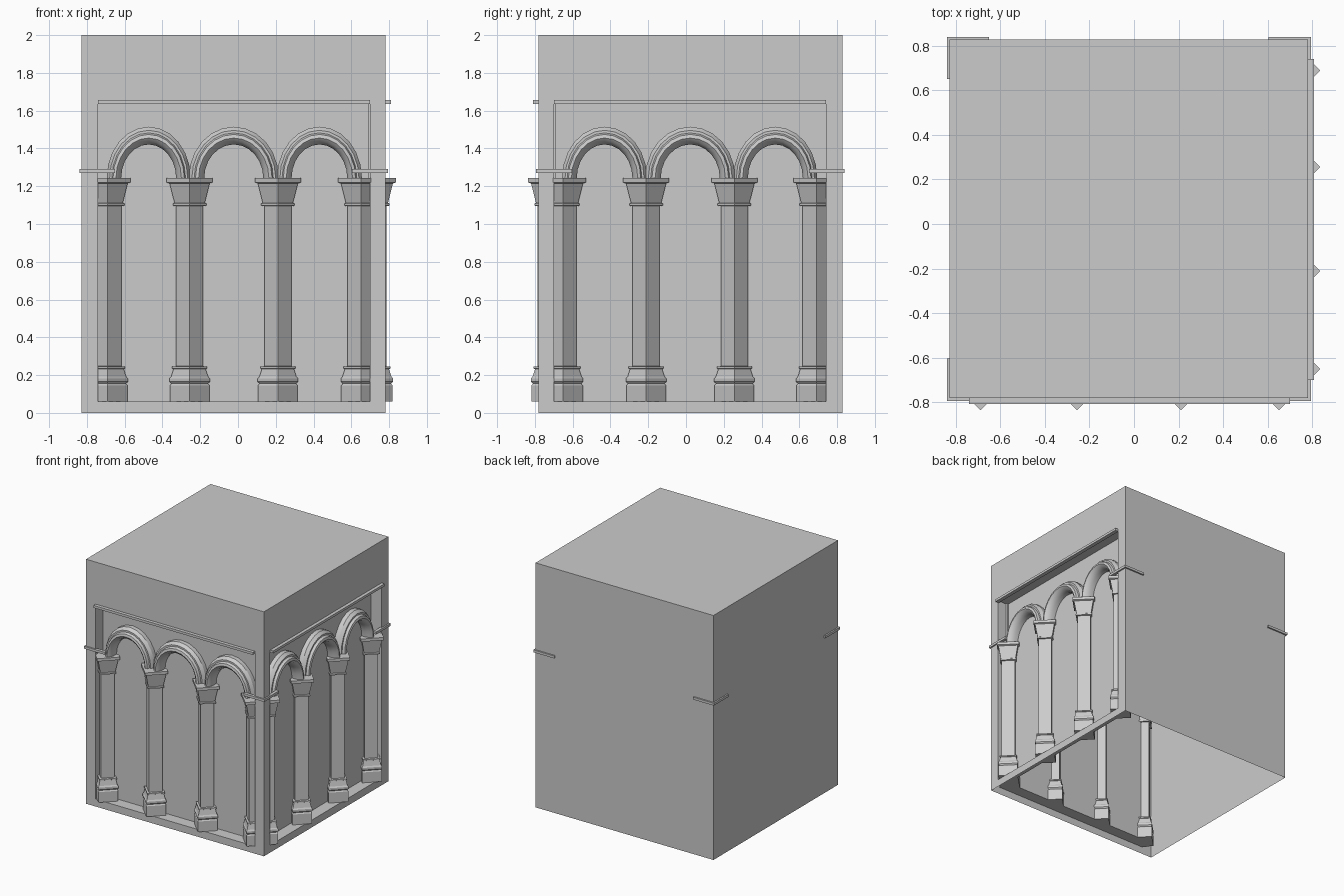
import bpy, bmesh, math
from mathutils import Matrix

cube = bpy.data.objects.get("Cube")
if cube:
    bpy.data.objects.remove(cube)

stone = bpy.data.materials.new("stone_grey")
stone.use_nodes = True
GREY = (0.6, 0.6, 0.6, 1)
stone.diffuse_color = GREY
stone.node_tree.nodes["Principled BSDF"].inputs["Base Color"].default_value = GREY

# Block extents, recess opening and recess panel
LO, HI, TOP = -0.828, 0.782, 2.0
OPEN_L, OPEN_R, SILL, HEAD = -0.74, 0.70, 0.06, 1.655
FACE = -HI
PANEL = FACE + 0.095
COLUMN_Y = -0.714
COLUMN_X = (-0.69, -0.256, 0.211, 0.651)
SPRING = 1.243

# The right side repeats the front, reflected across the front right corner
TO_RIGHT = Matrix(((0, -1, 0, 0), (-1, 0, 0, 0), (0, 0, 1, 0), (0, 0, 0, 1)))


def finish(name, bm, smooth=False):
    mesh = bpy.data.meshes.new(name)
    bm.to_mesh(mesh)
    mesh.materials.append(stone)
    obj = bpy.data.objects.new(name, mesh)
    bpy.context.collection.objects.link(obj)
    if smooth:
        bpy.ops.object.select_all(action='DESELECT')
        obj.select_set(True)
        bpy.context.view_layer.objects.active = obj
        bpy.ops.object.shade_smooth_by_angle(angle=math.radians(32))


def both_sides(name, bm, smooth=False):
    finish("front_" + name, bm, smooth)
    bm.transform(TO_RIGHT)
    bmesh.ops.reverse_faces(bm, faces=bm.faces)
    finish("right_" + name, bm, smooth)
    bm.free()


def quad(bm, *points):
    bm.faces.new([bm.verts.new(p) for p in points])


def box(bm, x0, x1, y0, y1, z0, z1):
    size = Matrix.Diagonal((x1 - x0, y1 - y0, z1 - z0, 1))
    place = Matrix.Translation(((x0 + x1) / 2, (y0 + y1) / 2, (z0 + z1) / 2))
    bmesh.ops.create_cube(bm, size=1, matrix=place @ size)


# Plain shell: roof, back and left walls, open underneath
bm = bmesh.new()
quad(bm, (LO, FACE, TOP), (HI, FACE, TOP), (HI, -LO, TOP), (LO, -LO, TOP))
quad(bm, (HI, -LO, 0), (LO, -LO, 0), (LO, -LO, TOP), (HI, -LO, TOP))
quad(bm, (LO, -LO, 0), (LO, FACE, 0), (LO, FACE, TOP), (LO, -LO, TOP))
finish("plain_shell", bm)
bm.free()

# Wall with a rectangular recess: border, reveals and back panel
bm = bmesh.new()


def loop(x0, x1, z0, z1, y):
    return [bm.verts.new(p) for p in ((x0, y, z0), (x1, y, z0), (x1, y, z1), (x0, y, z1))]


loops = [loop(LO, HI, 0, TOP, FACE),
         loop(OPEN_L, OPEN_R, SILL, HEAD, FACE),
         loop(OPEN_L, OPEN_R, SILL, HEAD, PANEL)]
for outer, inner in zip(loops, loops[1:]):
    for i in range(4):
        j = (i + 1) % 4
        bm.faces.new((outer[i], outer[j], inner[j], inner[i]))
bm.faces.new(loops[-1])
both_sides("recessed_wall", bm)

# Columns: square section set cornerwise, as (height, half diagonal)
PROFILE = ((0.06, 0.105), (0.145, 0.105), (0.155, 0.096), (0.165, 0.107),
           (0.182, 0.107), (0.192, 0.098), (0.232, 0.085), (0.235, 0.093),
           (0.245, 0.093), (0.247, 0.072), (1.095, 0.072), (1.097, 0.088),
           (1.108, 0.088), (1.112, 0.08), (1.215, 0.106), (1.22, 0.122),
           (SPRING, 0.122))
bm = bmesh.new()
for x in COLUMN_X:
    rings = []
    for z, r in PROFILE:
        rings.append([bm.verts.new((x + r * dx, COLUMN_Y + r * dy, z))
                      for dx, dy in ((1, 0), (0, 1), (-1, 0), (0, -1))])
    for low, high in zip(rings, rings[1:]):
        for i in range(4):
            j = (i + 1) % 4
            bm.faces.new((low[i], low[j], high[j], high[i]))
    bm.faces.new(rings[0][::-1])
    bm.faces.new(rings[-1])
both_sides("columns", bm)

# Arches: moulding section (fraction of the span radius, projection) swept around
SECTION = ((1.0, 0), (1.0, 0.035), (0.93, 0.06), (0.88, 0.06), (0.85, 0.08),
           (0.78, 0.085), (0.71, 0.07), (0.655, 0.035), (0.655, 0))
STEPS = 12
bm = bmesh.new()
for left, right in zip(COLUMN_X, COLUMN_X[1:]):
    middle, radius = (left + right) / 2, (right - left) / 2 + 0.005
    ribs = []
    for s in range(STEPS + 1):
        a = math.pi * s / STEPS
        ribs.append([bm.verts.new((middle + radius * f * math.cos(a), PANEL - out,
                                   SPRING + 0.272 * f * math.sin(a)))
                     for f, out in SECTION])
    for r0, r1 in zip(ribs, ribs[1:]):
        for i in range(len(SECTION) - 1):
            bm.faces.new((r0[i], r0[i + 1], r1[i + 1], r1[i]))
bmesh.ops.recalc_face_normals(bm, faces=bm.faces)
# Open strips: make the normals point out from the panel
if sum(f.normal.y * f.calc_area() for f in bm.faces) > 0:
    bmesh.ops.reverse_faces(bm, faces=bm.faces)
both_sides("arches", bm, smooth=True)

# Thin ledge along the head of each recess
bm = bmesh.new()
box(bm, OPEN_L, OPEN_R, FACE - 0.027, FACE + 0.005, 1.636, 1.656)
both_sides("ledge", bm)

# Short bands wrapping the four corners
ARM, DEEP, OUT, BAND_Z = 0.19, 0.025, 0.012, (1.27, 1.29)
bm = bmesh.new()
low, high = LO - OUT, HI + OUT
for x0, x1 in ((low, low + ARM), (high - ARM, high)):
    for y0, y1 in ((-high, -high + DEEP), (-low - DEEP, -low)):
        box(bm, x0, x1, y0, y1, *BAND_Z)
for y0, y1 in ((-high, -high + ARM), (-low - ARM, -low)):
    for x0, x1 in ((low, low + DEEP), (high - DEEP, high)):
        box(bm, x0, x1, y0, y1, *BAND_Z)
finish("corner_bands", bm)
bm.free()
